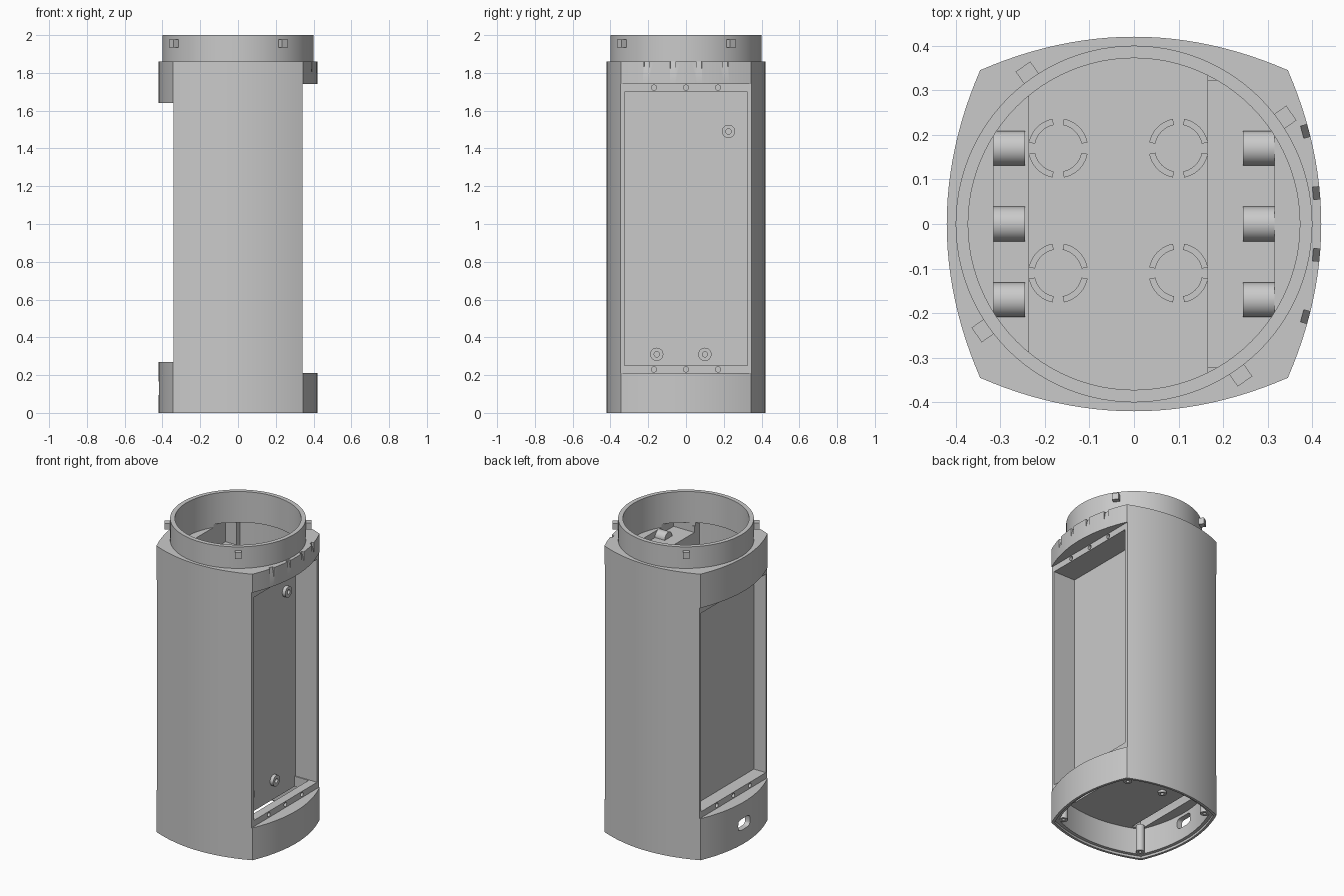
import bpy, bmesh, math
from mathutils import Matrix

old = bpy.data.objects.get("Cube")
if old:
    bpy.data.objects.remove(old)

gray = bpy.data.materials.new("plain gray")
gray.use_nodes = True
gray.diffuse_color = (0.59, 0.59, 0.59, 1)
gray.node_tree.nodes["Principled BSDF"].inputs["Base Color"].default_value = (0.59, 0.59, 0.59, 1)
parts = []


def finish(name, bm, matrix=None, part=True):
    """Turn a bmesh into an object."""
    bmesh.ops.recalc_face_normals(bm, faces=bm.faces)
    if matrix:
        bm.transform(matrix)
    mesh = bpy.data.meshes.new(name)
    bm.to_mesh(mesh)
    bm.free()
    mesh.materials.append(gray)
    ob = bpy.data.objects.new(name, mesh)
    bpy.context.collection.objects.link(ob)
    if part:
        parts.append(ob)
    else:
        ob.hide_render = True
    return ob


def prism(name, pts, z0, z1, matrix=None, part=True):
    """Extrude a flat outline upwards."""
    bm = bmesh.new()
    face = bm.faces.new([bm.verts.new((x, y, z0)) for x, y in pts])
    res = bmesh.ops.extrude_face_region(bm, geom=[face])
    top = [v for v in res["geom"] if isinstance(v, bmesh.types.BMVert)]
    bmesh.ops.translate(bm, verts=top, vec=(0, 0, z1 - z0))
    return finish(name, bm, matrix, part)


def box(name, xs, ys, zs, matrix=None, part=True):
    (x0, x1), (y0, y1) = sorted(xs), ys
    return prism(name, [(x0, y0), (x1, y0), (x1, y1), (x0, y1)], zs[0], zs[1], matrix, part)


def circle(r, n=64):
    return [(r * math.cos(math.tau * k / n), r * math.sin(math.tau * k / n)) for k in range(n)]


def tube(name, r0, r1, z0, z1, matrix=None, start=0, sweep=360, n=32):
    """Ring, or part of a ring, with a rectangular section."""
    bm = bmesh.new()
    full = sweep == 360
    rows = []
    for k in range(n if full else n + 1):
        a = math.radians(start + sweep * k / n)
        rows.append([bm.verts.new((r * math.cos(a), r * math.sin(a), z))
                     for r, z in ((r0, z0), (r1, z0), (r1, z1), (r0, z1))])
    for k in range(n):
        a, b = rows[k], rows[(k + 1) % len(rows)]
        for j in range(4):
            i = (j + 1) % 4
            bm.faces.new((a[j], a[i], b[i], b[j]))
    if not full:
        bm.faces.new(rows[0])
        bm.faces.new(rows[-1])
    return finish(name, bm, matrix)


def bow(t, corner, bulge):
    return bulge - (bulge - corner) * (t / corner) ** 2


def outline(corner, bulge, n=24):
    """Square with four bowed sides."""
    side = [(t, -bow(t, corner, bulge))
            for t in (corner * (2 * k / n - 1) for k in range(n))]
    pts = []
    for q in range(4):
        c, s = (1, 0, -1, 0)[q], (0, 1, 0, -1)[q]
        pts += [(c * x - s * y, s * x + c * y) for x, y in side]
    return pts


def slab(x0, x1, n=24):
    """Slice of the inner space, with bowed front and back."""
    xs = [x0 + (x1 - x0) * k / n for k in range(n + 1)]
    ys = [bow(x, 0.325, 0.39) for x in xs]
    return [(x, -y) for x, y in zip(xs, ys)] + [(x, y) for x, y in zip(xs[::-1], ys[::-1])]


def cut(ob, cutters):
    """Subtract the cutters, bake the result and drop the cutters."""
    for c in cutters:
        mod = ob.modifiers.new("cut", "BOOLEAN")
        mod.operation, mod.solver, mod.object = "DIFFERENCE", "EXACT", c
    bpy.context.view_layer.update()
    deps = bpy.context.evaluated_depsgraph_get()
    baked = bpy.data.meshes.new_from_object(ob.evaluated_get(deps))
    ob.modifiers.clear()
    ob.data = baked
    for c in cutters:
        bpy.data.objects.remove(c)


along_x = Matrix.Rotation(math.pi / 2, 4, "Y")


def at(x, y, z=0):
    return Matrix.Translation((x, y, z))


# Main shell with its deep central well and the open base
shell = prism("shell", outline(0.345, 0.42), 0, 1.86)
cutters = [
    prism("well", slab(-0.235, 0.165), 0.205, 1.80, part=False),
    prism("neck_hole", circle(0.372, 96), 1.78, 1.95, part=False),
    prism("base_space", outline(0.315, 0.385), -0.1, 0.185, part=False),
    prism("base_lid_step", outline(0.332, 0.405), -0.1, 0.015, part=False),
    box("floor_gap", (0.185, 0.285), (-0.318, 0.318), (0.1, 0.3), part=False),
    box("base_recess", (-0.315, -0.255), (-0.318, 0.318), (0.1, 0.255), part=False),
]

# Side pockets with screw strips and plates: side, low, high, back wall, half width
sides = ((1, 0.21, 1.74, 0.185, 0.325), (-1, 0.27, 1.64, 0.255, 0.333))
for s, low, high, back, half in sides:
    cutters += [
        box("side_flat", (s * 0.341, s * 0.6), (-0.5, 0.5), (low, high), part=False),
        box("side_pocket", (s * back, s * 0.6), (-half, half), (low + 0.04, high - 0.04), part=False),
        box("space_over_plate", (s * 0.1, s * 0.315), (-0.322, 0.322), (high, 1.80), part=False),
    ]
    for z in (low + 0.02, high - 0.018):
        for y in (-0.17, 0, 0.17):
            cutters.append(prism("screw_hole", circle(0.014, 16), -0.02, 0.02,
                                 at(s * 0.341, y, z) @ along_x, False))

# Tapered slots along the upper edge of the left side
for y in (-0.21, -0.07, 0.07, 0.21):
    place = (at(bow(y, 0.345, 0.42), y, 1.797) @ Matrix.Rotation(1.26 * y, 4, "Z")
             @ Matrix.Rotation(math.radians(-14), 4, "Y"))
    cutters.append(box("edge_slot", (0, 0.1), (-0.014, 0.014), (0, 0.1), place, False))

# Rounded cable port in the right side of the base
port = []
for c, s in circle(1, 32):
    port.append((0.036 * math.copysign(abs(c) ** 0.5, c), 0.06 * math.copysign(abs(s) ** 0.5, s)))
cutters.append(prism("cable_port", port, -0.1, 0.1, at(-0.42, 0, 0.13) @ along_x, False))
cut(shell, cutters)

# Screw bosses resting in the upper plates
for s, low, high, back, half in sides:
    for y in (-0.17, 0, 0.17):
        prism("screw_boss", circle(0.039, 32), -0.036, 0.036, at(s * 0.281, y, high) @ along_x)

# Mounting studs on the back wall of the left pocket
for y, z in ((0.225, 1.49), (-0.155, 0.31), (0.1, 0.31)):
    tube("mounting_stud", 0.014, 0.035, -0.005, 0.022, at(0.185, y, z) @ along_x)

# Split sockets on the floor of the well
for x in (-0.17, 0.1):
    for y in (-0.11, 0.17):
        for q in range(4):
            tube("socket_arc", 0.053, 0.067, 0.2, 0.24, at(x, y), 90 * q + 11, 68, 10)

# Neck ring with four locking lugs
tube("neck_ring", 0.372, 0.4, 1.855, 2.0, n=96)
for q in range(4):
    turn = Matrix.Rotation(math.radians(35.2 + 90 * q), 4, "Z")
    box("locking_lug", (0.39, 0.432), (-0.02, 0.02), (1.935, 1.977), turn)

# Corner posts and a small stud under the floor
for x in (-0.295, 0.295):
    for y in (-0.295, 0.295):
        tube("corner_post", 0.01, 0.026, 0.015, 0.19, at(x, y), n=20)
tube("floor_stud", 0.011, 0.025, 0.17, 0.19, at(-0.127, 0.107), n=20)

# Smooth shading with sharp edges kept
bpy.ops.object.select_all(action="DESELECT")
for ob in parts:
    ob.select_set(True)
bpy.context.view_layer.objects.active = shell
bpy.ops.object.shade_smooth_by_angle(angle=math.radians(30))
